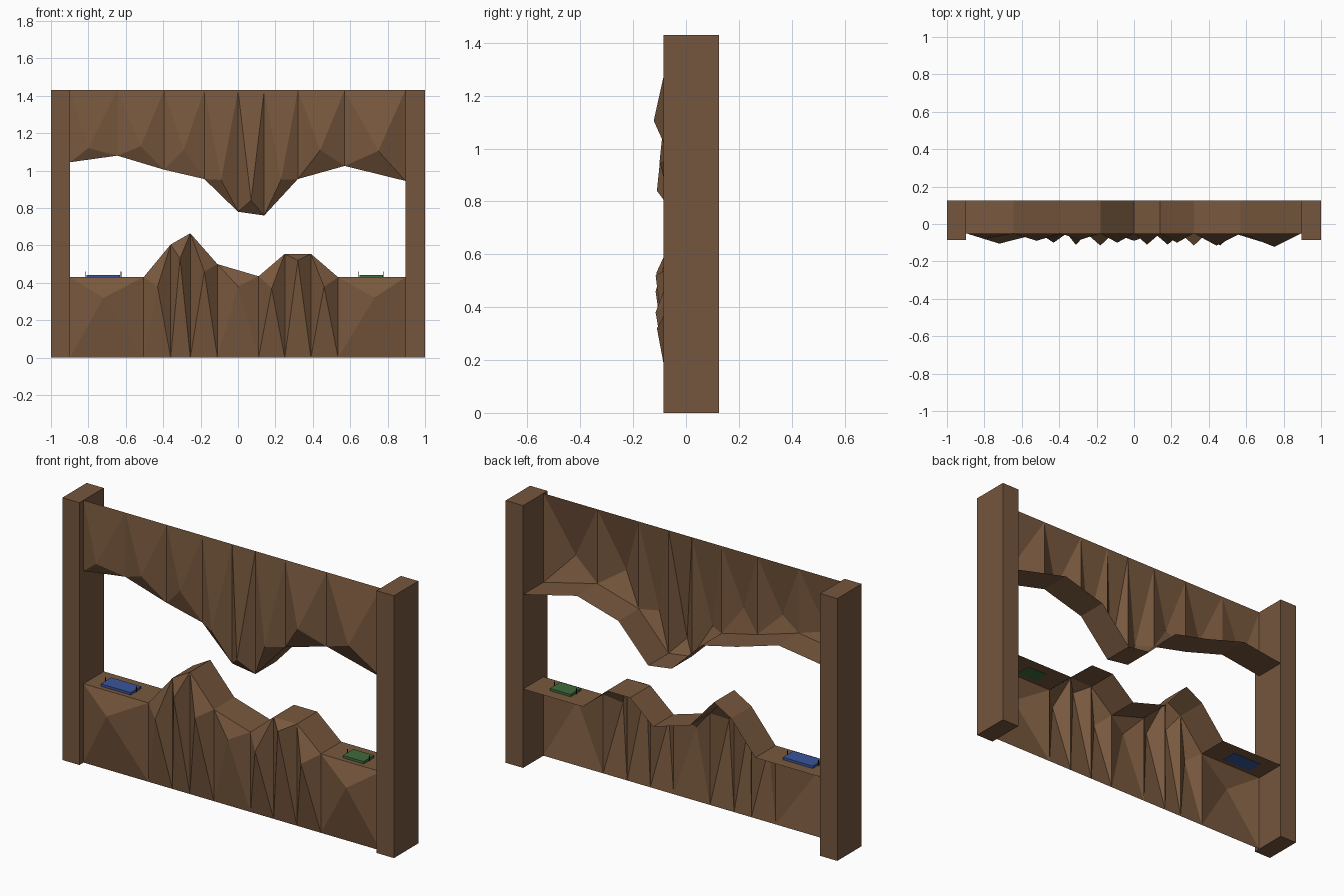
import bpy, bmesh

if "Cube" in bpy.data.objects:
    bpy.data.objects.remove(bpy.data.objects["Cube"])

WALL_Y, BACK_Y, PILLAR_Y = -0.05, 0.125, -0.085


def material(name, rgb):
    m = bpy.data.materials.new(name)
    m.diffuse_color = (*rgb, 1)
    m.use_nodes = True
    m.node_tree.nodes["Principled BSDF"].inputs["Base Color"].default_value = m.diffuse_color
    return m


ROCK = material("rock_brown", (0.188, 0.098, 0.048))
PILLAR = material("pillar_brown", (0.178, 0.093, 0.048))
BLUE = material("pad_blue", (0.04, 0.09, 0.33))
GREEN = material("pad_green", (0.05, 0.15, 0.045))
BLACK = material("post_black", (0.01, 0.01, 0.01))


def finish(name, bm, mat):
    me = bpy.data.meshes.new(name)
    bm.to_mesh(me)
    bm.free()
    me.materials.append(mat)
    ob = bpy.data.objects.new(name, me)
    bpy.context.collection.objects.link(ob)
    return ob


def box(name, lo, hi, mat):
    bm = bmesh.new()
    bmesh.ops.create_cube(bm, size=1)
    for v in bm.verts:
        v.co = [lo[i] + (v.co[i] + 0.5) * (hi[i] - lo[i]) for i in range(3)]
    return finish(name, bm, mat)


def rock_shell(name, edge, flat_z, peaks):
    """Faceted front wall between a straight edge and a jagged one, plus the ledge behind."""
    bm = bmesh.new()
    new = bm.verts.new
    flat = [new((x, WALL_Y, flat_z)) for x, z in edge]
    rim = [new((x, WALL_Y, z)) for x, z in edge]
    back = [new((x, BACK_Y, z)) for x, z in edge]
    upper = flat_z > 1
    for i, p in enumerate(peaks):
        peak = new(p)
        ring = [flat[i], flat[i + 1], rim[i + 1], rim[i]]
        ledge = [rim[i], rim[i + 1], back[i + 1], back[i]]
        if upper:
            ring.reverse()
            ledge.reverse()
        for k in range(4):
            bm.faces.new((ring[k], ring[(k + 1) % 4], peak))
        bm.faces.new(ledge)
    return finish(name, bm, ROCK)


# Side pillars
box("left_pillar", (-1, PILLAR_Y, 0), (-0.897, BACK_Y, 1.43), PILLAR)
box("right_pillar", (0.895, PILLAR_Y, 0), (1, BACK_Y, 1.43), PILLAR)

# Hanging rock: jagged lower rim and one outward peak per panel
rock_shell("upper_rock",
           [(-0.897, 1.045), (-0.645, 1.08), (-0.395, 1.005), (-0.18, 0.955), (0, 0.78),
            (0.14, 0.76), (0.32, 0.955), (0.57, 1.025), (0.895, 0.945)], 1.43,
           [(-0.80, -0.08, 1.12), (-0.52, -0.09, 1.13), (-0.29, -0.085, 1.11),
            (-0.09, -0.10, 0.95), (0.07, -0.11, 0.84), (0.23, -0.10, 0.95),
            (0.44, -0.115, 1.11), (0.75, -0.122, 1.105)])

# Ground rock: jagged upper rim
rock_shell("lower_rock",
           [(-0.897, 0.43), (-0.505, 0.43), (-0.36, 0.605), (-0.255, 0.665), (-0.11, 0.50),
            (0.11, 0.435), (0.25, 0.555), (0.39, 0.555), (0.535, 0.43), (0.895, 0.43)], 0,
           [(-0.72, -0.105, 0.32), (-0.43, -0.10, 0.38), (-0.31, -0.112, 0.53),
            (-0.18, -0.115, 0.46), (0.0, -0.09, 0.38), (0.18, -0.11, 0.37),
            (0.32, -0.115, 0.52), (0.46, -0.115, 0.38), (0.73, -0.11, 0.32)])

# Landing pads with a thin post at each end
for name, x0, x1, mat in (("blue_pad", -0.81, -0.63, BLUE), ("green_pad", 0.65, 0.775, GREEN)):
    box(name, (x0, -0.025, 0.428), (x1, 0.065, 0.443), mat)
    for side, x in (("left", x0 - 0.004), ("right", x1 + 0.004)):
        box(f"{name}_{side}_post", (x - 0.002, 0.018, 0.43), (x + 0.002, 0.022, 0.46), BLACK)
